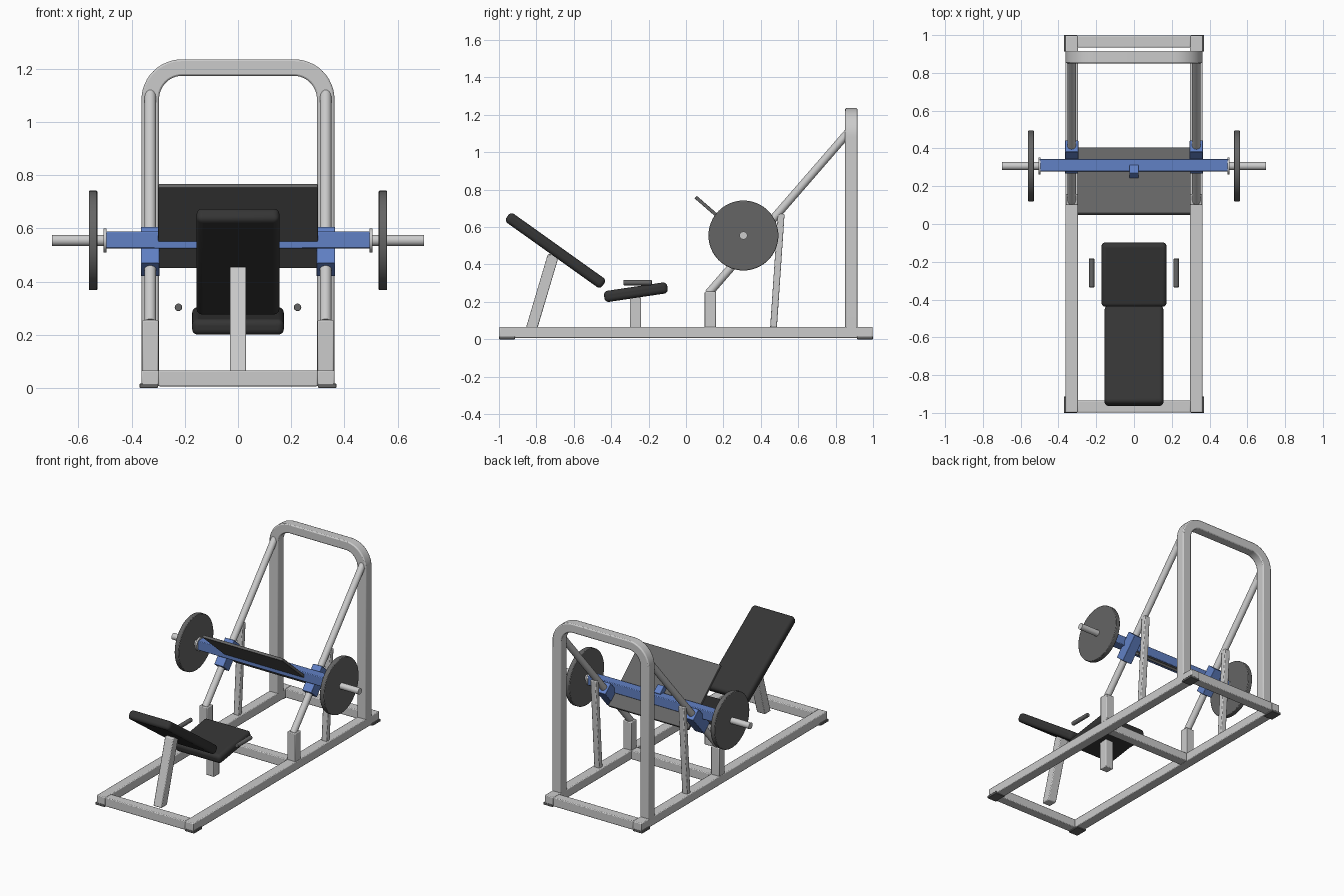
import bpy, bmesh
from math import sin, cos, pi, radians, atan2, hypot
from mathutils import Matrix, Vector

if "Cube" in bpy.data.objects:
    bpy.data.objects.remove(bpy.data.objects["Cube"])


def material(name, color):
    m = bpy.data.materials.new(name)
    m.diffuse_color = color
    m.use_nodes = True
    m.node_tree.nodes["Principled BSDF"].inputs["Base Color"].default_value = m.diffuse_color
    return m


BLUE = material("blue_paint", (0.12, 0.22, 0.56, 1))
PAD = material("black_upholstery", (0.035, 0.035, 0.035, 1))
DARK = material("dark_metal", (0.13, 0.13, 0.13, 1))


def finish(name, bm, mat=None, bevel=0, segments=2):
    bmesh.ops.recalc_face_normals(bm, faces=bm.faces)
    me = bpy.data.meshes.new(name)
    bm.to_mesh(me)
    bm.free()
    ob = bpy.data.objects.new(name, me)
    bpy.context.collection.objects.link(ob)
    if mat:
        me.materials.append(mat)
    if bevel:
        mod = ob.modifiers.new("bevel", 'BEVEL')
        mod.width, mod.segments = bevel, segments
        mod.limit_method, mod.angle_limit = 'ANGLE', radians(40)
    bpy.ops.object.select_all(action='DESELECT')
    bpy.context.view_layer.objects.active = ob
    ob.select_set(True)
    bpy.ops.object.shade_smooth_by_angle(angle=radians(35))
    return ob


def box(name, center, size, tilt=0, mat=None, bevel=0.005, segments=2):
    """Box turned about the x axis by tilt radians."""
    bm = bmesh.new()
    bmesh.ops.create_cube(bm, size=1, matrix=Matrix.Translation(center)
                          @ Matrix.Rotation(tilt, 4, 'X') @ Matrix.Diagonal((*size, 1)))
    return finish(name, bm, mat, bevel, segments)


def rod(name, a, b, radius, mat=None, sides=32, bevel=0):
    a, b = Vector(a), Vector(b)
    bm = bmesh.new()
    rot = (b - a).to_track_quat('Z', 'Y').to_matrix().to_4x4()
    bmesh.ops.create_cone(bm, cap_ends=True, segments=sides, radius1=radius, radius2=radius,
                          depth=(b - a).length, matrix=Matrix.Translation((a + b) / 2) @ rot)
    return finish(name, bm, mat, bevel)


def strut(name, x, y0, z0, y1, z1, width, depth):
    """Upright tube leaning in y, cut level at both ends."""
    bm = bmesh.new()
    rings = [[bm.verts.new((x + sx * width / 2, y + sy * depth / 2, z))
              for sx, sy in ((-1, -1), (1, -1), (1, 1), (-1, 1))]
             for y, z in ((y0, z0), (y1, z1))]
    bm.faces.new(rings[0])
    bm.faces.new(rings[1])
    for i in range(4):
        j = (i + 1) % 4
        bm.faces.new((rings[0][i], rings[0][j], rings[1][j], rings[1][i]))
    return finish(name, bm, None, 0.005)


# Rear hoop: square tube swept over two rounded corners
def hoop():
    r, w, y = 0.12, 0.033, 0.884
    path = [(0.33, 0.05, 0)]
    path += [(0.21 + r * cos(a), 1.085 + r * sin(a), a) for a in (i * pi / 24 for i in range(13))]
    path += [(-x, z, pi - a) for x, z, a in reversed(path)]
    bm = bmesh.new()
    rings = [[bm.verts.new((x + s * w * cos(a), y + t * w, z + s * 0.031 * sin(a)))
              for s, t in ((-1, -1), (1, -1), (1, 1), (-1, 1))] for x, z, a in path]
    for p, q in zip(rings, rings[1:]):
        for i in range(4):
            j = (i + 1) % 4
            bm.faces.new((p[i], p[j], q[j], q[i]))
    bm.faces.new(rings[0])
    bm.faces.new(rings[-1])
    finish("rear_hoop", bm, None, 0.007)


hoop()

# Base frame
for name, y in (("front", -0.966), ("middle", 0.13), ("back", 0.966)):
    box(f"base_{name}_bar", (0, y, 0.036), (0.60, 0.064, 0.06))

# Rail direction and carriage tilt
LOW, HIGH = (0.12, 0.245), (0.875, 1.115)
TILT = atan2(HIGH[1] - LOW[1], HIGH[0] - LOW[0])

for side, s in (("left", -1), ("right", 1)):
    x = 0.33 * s
    box(f"base_{side}_rail", (x, 0, 0.036), (0.066, 1.996, 0.06))
    for end, y in (("front", -0.957), ("back", 0.957)):
        box(f"{end}_{side}_foot", (0.336 * s, y, 0.008), (0.07, 0.086, 0.016), 0, DARK, 0.003)
    # Guide rails and their supports
    box(f"{side}_rail_post", (x, 0.13, 0.155), (0.062, 0.06, 0.20))
    rod(f"{side}_guide_rail", (x, *LOW), (x, *HIGH), 0.022)
    strut(f"{side}_rail_strut", x, 0.467, 0.05, 0.509, 0.67, 0.04, 0.036)
    # Carriage sleeve, weight horn, collar and plate
    box(f"{side}_sleeve", (x, 0.354, 0.513), (0.07, 0.18, 0.08), TILT, BLUE, 0.003)
    rod(f"{side}_weight_horn", (0.48 * s, 0.307, 0.555), (0.70 * s, 0.307, 0.555), 0.021)
    rod(f"{side}_collar", (0.494 * s, 0.307, 0.555), (0.506 * s, 0.307, 0.555), 0.045)
    rod(f"{side}_weight_plate", (0.529 * s, 0.307, 0.555), (0.561 * s, 0.307, 0.555),
        0.187, DARK, 64, 0.004)
    # Hand grip beside the seat
    rod(f"{side}_hand_grip", (0.224 * s, -0.335, 0.303), (0.224 * s, -0.183, 0.303),
        0.014, DARK, 24, 0.003)

# Carriage cross bar, foot plate and plate bracket
box("carriage_bar", (0, 0.311, 0.557), (1.0, 0.064, 0.064), 0, BLUE, 0.004)
box("foot_plate", (0, 0.226, 0.609), (0.60, 0.018, 0.462), TILT, DARK, 0.002)
box("plate_bracket", (0, 0.276, 0.595), (0.05, 0.045, 0.06), TILT, BLUE, 0.003)

# Seat and backrest with their supports
box("seat_pad", (0, -0.268, 0.252), (0.345, 0.342, 0.06), radians(8.5), PAD, 0.022, 5)
box("backrest_pad", (0, -0.698, 0.475), (0.312, 0.63, 0.06), radians(-35.5), PAD, 0.022, 5)
box("seat_post", (0, -0.27, 0.125), (0.06, 0.06, 0.20))
strut("backrest_post", 0, -0.834, 0.03, -0.708, 0.455, 0.062, 0.062)
